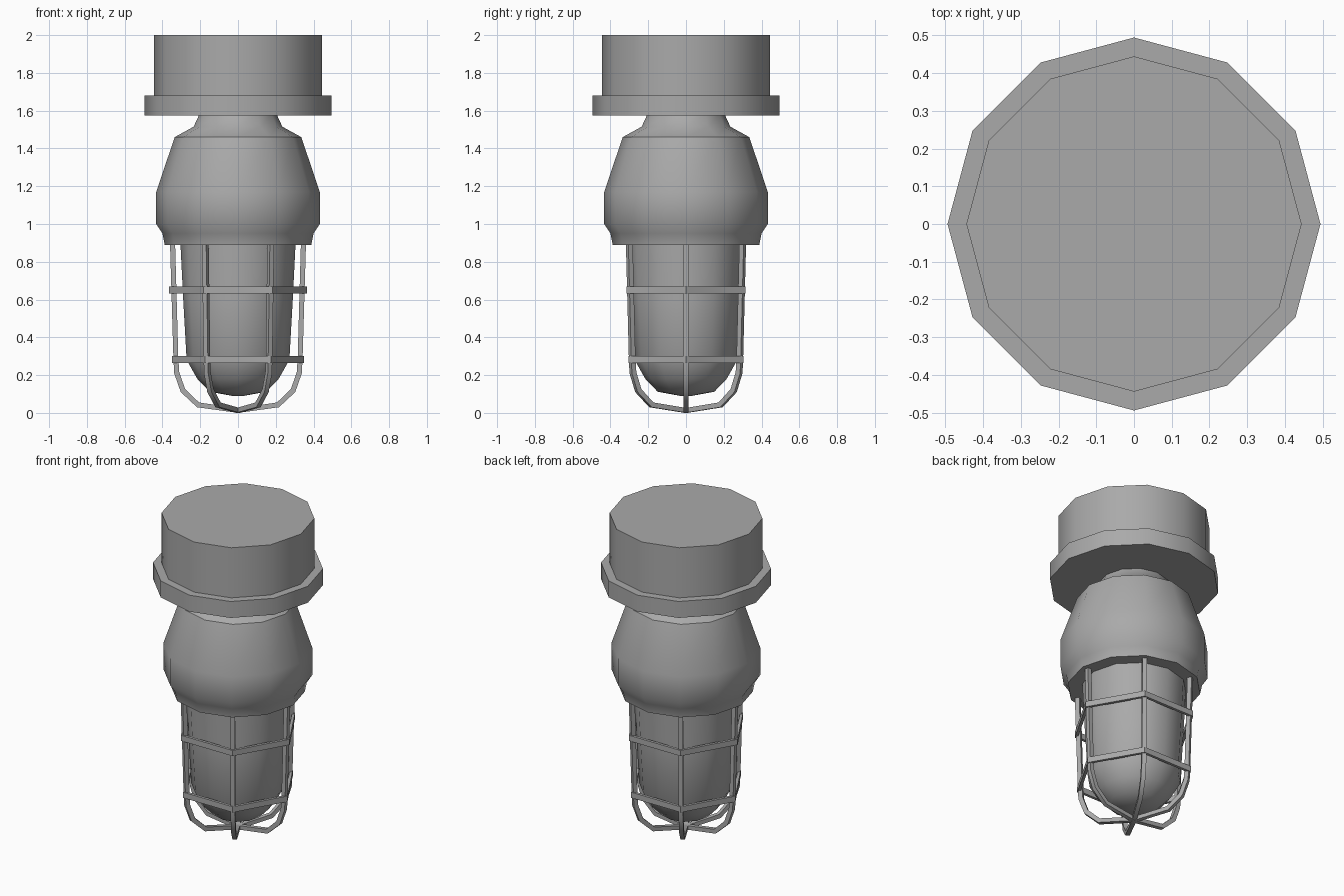
import bpy, bmesh
from math import cos, sin, pi, radians

cube = bpy.data.objects.get("Cube")
if cube:
    bpy.data.objects.remove(cube, do_unlink=True)

metal = bpy.data.materials.new("grey_metal")
metal.use_nodes = True
GREY = (0.4, 0.4, 0.4, 1)
metal.diffuse_color = GREY
metal.node_tree.nodes["Principled BSDF"].inputs["Base Color"].default_value = GREY


def finish(name, bm):
    bmesh.ops.remove_doubles(bm, verts=bm.verts, dist=0.0005)
    bmesh.ops.recalc_face_normals(bm, faces=bm.faces)
    mesh = bpy.data.meshes.new(name)
    bm.to_mesh(mesh)
    bm.free()
    mesh.materials.append(metal)
    obj = bpy.data.objects.new(name, mesh)
    bpy.context.collection.objects.link(obj)
    bpy.ops.object.select_all(action='DESELECT')
    obj.select_set(True)
    bpy.context.view_layer.objects.active = obj
    bpy.ops.object.shade_smooth_by_angle(angle=radians(40))
    return obj


def lathe(name, profile, sides=12, hollow=False):
    """Turn (radius, z) points round z; hollow joins the last ring to the first."""
    bm = bmesh.new()
    rings = [[bm.verts.new((r * cos(2 * pi * i / sides), r * sin(2 * pi * i / sides), z))
              for i in range(sides)] for r, z in profile]
    pairs = list(zip(rings, rings[1:]))
    if hollow:
        pairs.append((rings[-1], rings[0]))
    for a, b in pairs:
        for i in range(sides):
            j = (i + 1) % sides
            bm.faces.new((a[i], a[j], b[j], b[i]))
    if not hollow:
        bm.faces.new(rings[0])
        bm.faces.new(rings[-1])
    return finish(name, bm)


def cage_bar(name, outer, inner, angle, width=0.026):
    """Square bar between an outer and an inner (radius, z) path."""
    bm = bmesh.new()
    c, s = cos(angle), sin(angle)

    def vert(point, side):
        r, z = point
        t = side * width / 2
        return bm.verts.new((r * c - t * s, r * s + t * c, z))

    loops = [[vert(o, -1), vert(o, 1), vert(i, 1), vert(i, -1)]
             for o, i in zip(outer, inner)]
    for a, b in zip(loops, loops[1:]):
        for k in range(4):
            n = (k + 1) % 4
            bm.faces.new((a[k], a[n], b[n], b[k]))
    bm.faces.new(loops[0])
    bm.faces.new(loops[-1])
    return finish(name, bm)


# Mounting box and its flange
lathe("mounting_box", [(0.444, 1.67), (0.444, 2.0)])
lathe("mounting_flange", [(0.494, 1.575), (0.494, 1.68)])

# Bulging housing with a short neck
lathe("housing", [(0.388, 0.89), (0.40, 0.95), (0.433, 1.0), (0.433, 1.17),
                  (0.335, 1.46), (0.235, 1.515), (0.205, 1.58)])

# Glass jar with a rounded end
lathe("glass_jar", [(0.03, 0.09), (0.15, 0.112), (0.215, 0.18), (0.272, 0.28),
                    (0.29, 0.6), (0.305, 0.9)])

# Six-sided guard rings
for name, radius, z in (("upper_guard_ring", 0.365, 0.65), ("lower_guard_ring", 0.35, 0.283)):
    lathe(name, [(radius, z - 0.018), (radius, z + 0.018),
                 (radius - 0.02, z + 0.018), (radius - 0.02, z - 0.018)], 6, True)

# Guard bars curving in to meet underneath
outer = [(0.36, 0.9), (0.342, 0.29), (0.338, 0.21), (0.303, 0.11), (0.217, 0.03), (0, 0)]
inner = [(0.333, 0.9), (0.316, 0.29), (0.311, 0.215), (0.28, 0.126), (0.206, 0.055), (0, 0.025)]
for n in range(6):
    cage_bar("guard_bar_%d" % (n + 1), outer, inner, n * pi / 3)
